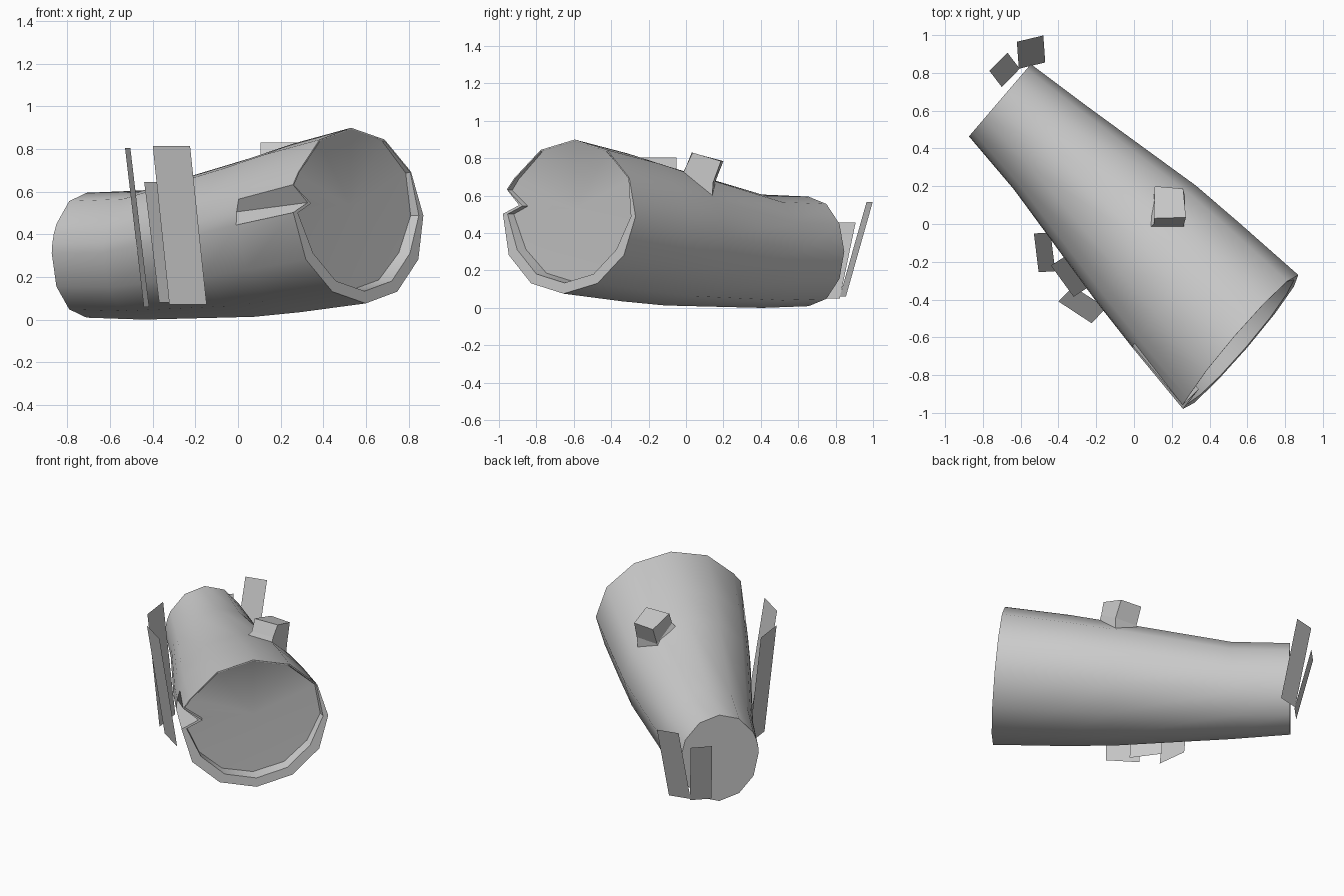
import bpy, bmesh, math
from mathutils import Vector

if "Cube" in bpy.data.objects:
    bpy.data.objects.remove(bpy.data.objects["Cube"])

U = Vector((0.651, 0.759, 0))     # across the log
N = Vector((0.759, -0.651, 0))    # out of the open end
ANGLES = [0, 30, 60, 90, 120, 150, 160, 169, 178, 210, 240, 270, 300, 330]


def finish(bm, name, angle):
    bmesh.ops.recalc_face_normals(bm, faces=bm.faces)
    me = bpy.data.meshes.new(name)
    bm.to_mesh(me)
    bm.free()
    ob = bpy.data.objects.new(name, me)
    bpy.context.collection.objects.link(ob)
    bpy.ops.object.select_all(action='DESELECT')
    ob.select_set(True)
    bpy.context.view_layer.objects.active = ob
    if angle:
        bpy.ops.object.shade_smooth_by_angle(angle=math.radians(angle))
    return ob


def bridge(bm, a, b):
    n = len(a)
    for i in range(n):
        j = (i + 1) % n
        bm.faces.new((a[i], a[j], b[j], b[i]))


def ellipse(c, w, h, tilt=0.0, scale=lambda a: 1.0, recess=None):
    pts = []
    for a in ANGLES:
        r, t = scale(a), math.radians(a)
        dz = h * r * math.sin(t)
        n = -tilt * dz
        if recess is not None:
            n = min(n, recess)
        pts.append(Vector(c) + U * (w * r * math.cos(t)) + N * n + Vector((0, 0, dz)))
    return pts


# Log: outer shell, split rim, shallow hollow
def notch(a):
    return 0.78 if a == 169 else (1.03 if a == 160 else 1.0)


def rim(a):
    if 30 <= a <= 160:
        return 0.985 * notch(a)
    return (0.93 if a in (0, 169, 178) else 0.86) * notch(a)


big = ((0.565, -0.625, 0.488), 0.468, 0.412, 0.11)
bm = bmesh.new()
loops = [
    ellipse(big[0], big[1], big[2], big[3], lambda a: rim(a) * 0.985, -0.045),
    ellipse(*big, rim),
    ellipse(*big, notch),
    ellipse((0.275, -0.325, 0.43), 0.435, 0.395, 0.06),
    ellipse((0.065, -0.105, 0.385), 0.405, 0.372, 0.03),
    ellipse((-0.445, 0.405, 0.303), 0.293, 0.303),
    ellipse((-0.71, 0.655, 0.302), 0.252, 0.293),
]
rings = [[bm.verts.new(p) for p in l] for l in loops]
for a, b in zip(rings, rings[1:]):
    bridge(bm, a, b)
bm.faces.new(rings[-1])
centre = bm.verts.new((0.53, -0.585, 0.53))
for i in range(len(ANGLES)):
    bm.faces.new((rings[0][i - 1], rings[0][i], centre))
finish(bm, "hollow_log", 35)

# Broken branch stub with a flared foot
stub = [
    [(.07, -.03, .70), (.265, -.03, .69), (.265, .14, .59), (.07, .16, .61)],
    [(.105, 0, .755), (.265, 0, .755), (.27, .145, .67), (.11, .155, .67)],
    [(.105, .03, .83), (.275, .035, .83), (.26, .187, .785), (.11, .20, .785)],
]
bm = bmesh.new()
rings = [[bm.verts.new(p) for p in l] for l in stub]
for a, b in zip(rings, rings[1:]):
    bridge(bm, a, b)
bm.faces.new(rings[0])
bm.faces.new(rings[-1])
finish(bm, "branch_stub", 0)

# Grass cards: top edge start, top edge end, top z, lean offset, bottom z
cards = [
    ((-.53, -.05), (-.505, -.255), .805, (.088, .005), .06),
    ((-.44, -.22), (-.32, -.385), .645, (.07, .045), .08),
    ((-.40, -.41), (-.225, -.525), .815, (.078, .08), .07),
    ((-.62, .965), (-.48, .998), .565, (.01, -.143), .06),
    ((-.765, .81), (-.67, .907), .457, (.065, -.085), .05),
]
for k, (a, b, zt, d, zb) in enumerate(cards):
    bm = bmesh.new()
    pts = [(*a, zt), (*b, zt), (b[0] + d[0], b[1] + d[1], zb), (a[0] + d[0], a[1] + d[1], zb)]
    bm.faces.new([bm.verts.new(p) for p in pts])
    finish(bm, f"grass_card_{k + 1}", 0)
